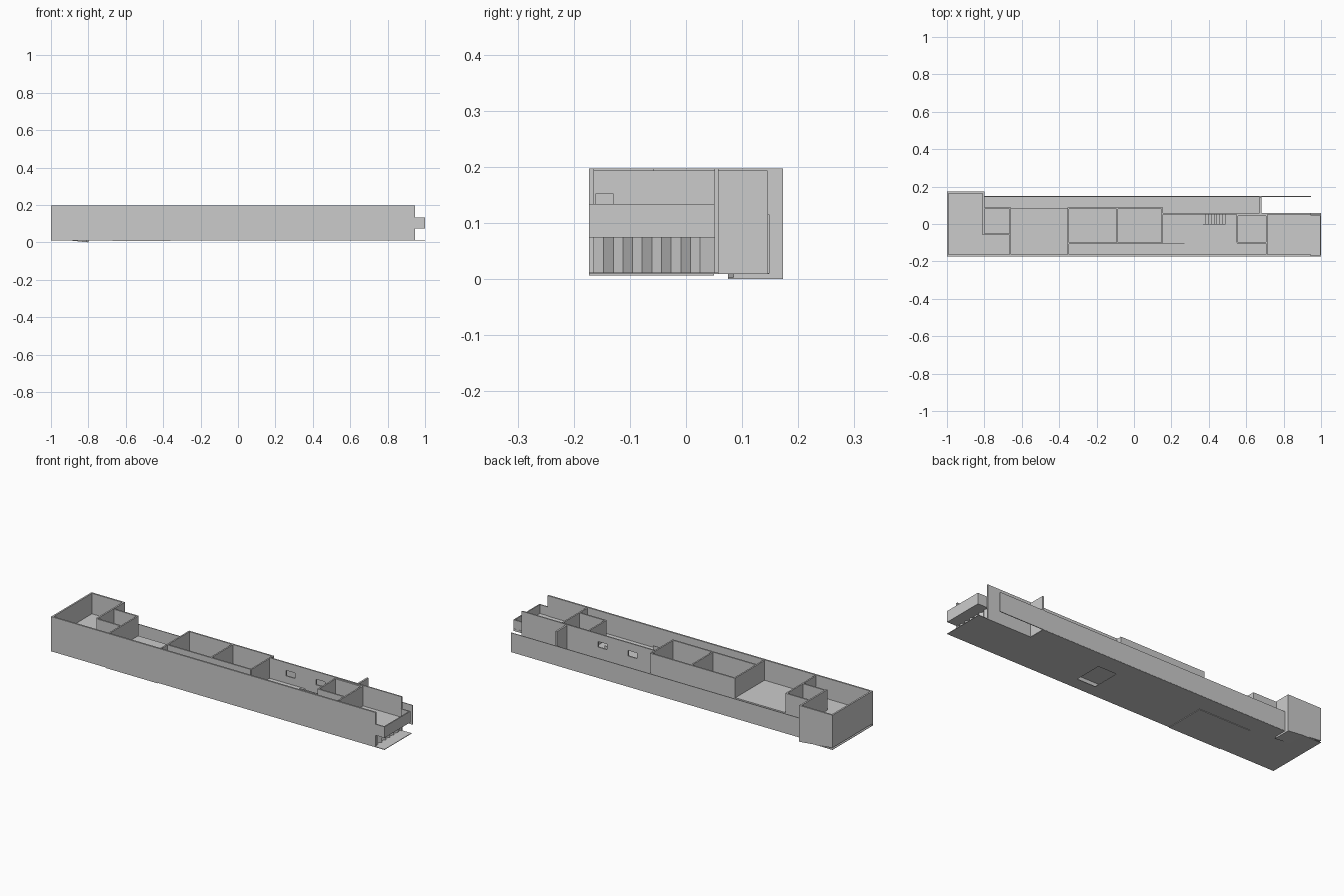
import bpy, bmesh, math

if "Cube" in bpy.data.objects:
    bpy.data.objects.remove(bpy.data.objects["Cube"])

def mesh_object(name, bm):
    bmesh.ops.recalc_face_normals(bm, faces=bm.faces)
    me = bpy.data.meshes.new(name)
    bm.to_mesh(me)
    bm.free()
    ob = bpy.data.objects.new(name, me)
    bpy.context.collection.objects.link(ob)
    return ob

def boxes(name, items):
    """Each item: (x0, x1, y0, y1, z0, z1)."""
    bm = bmesh.new()
    for x0, x1, y0, y1, z0, z1 in items:
        vs = bmesh.ops.create_cube(bm, size=1)["verts"]
        for v in vs:
            v.co.x = x1 if v.co.x > 0 else x0
            v.co.y = y1 if v.co.y > 0 else y0
            v.co.z = z1 if v.co.z > 0 else z0
    return mesh_object(name, bm)

def prism(name, outline, axis, a, b):
    """Extrude a 2D outline along y (outline is x,z) or z (outline is x,y)."""
    bm = bmesh.new()
    put = (lambda p, t: (p[0], t, p[1])) if axis == "y" else (lambda p, t: (p[0], p[1], t))
    f = bm.faces.new([bm.verts.new(put(p, a)) for p in outline])
    r = bmesh.ops.extrude_face_region(bm, geom=[f])
    for v in r["geom"]:
        if isinstance(v, bmesh.types.BMVert):
            setattr(v.co, axis, b)
    return mesh_object(name, bm)

def cut(ob, name, box):
    c = boxes(name, [box])
    c.hide_render = True
    c.hide_viewport = False
    m = ob.modifiers.new(name, "BOOLEAN")
    m.object = c
    m.solver = "EXACT"
    c.display_type = "WIRE"
    dg = bpy.context.evaluated_depsgraph_get()
    me = bpy.data.meshes.new_from_object(ob.evaluated_get(dg))
    ob.modifiers.clear()
    ob.data = me
    bpy.data.objects.remove(c)

G, F, T, H = 0.010, 0.086, 0.197, 0.193   # ground, upper floor, outer and inner wall tops
W = 0.009                                  # wall thickness
Y0, Y1, YM = -0.173, 0.173, 0.051          # front, rear of end block, main rear wall

# ground slab with stair opening
ground = prism("ground_slab", [(-1, Y0), (1, Y0), (1, 0.058), (0.68, 0.058),
               (0.68, 0.148), (-0.8, 0.148), (-0.8, Y1), (-1, Y1)], "z", 0.009, 0.012)
cut(ground, "slab_opening", (0.15, 0.26, -0.105, 0.05, -0.1, 0.05))
boxes("lowered_floor_panel", [(-0.67, -0.36, Y0, 0.05, 0.006, 0.009)])

# upper floor
upper = prism("upper_slab", [(-1, Y0), (1, Y0), (1, 0.052), (0.15, 0.052), (0.15, 0.085),
              (-0.8, 0.085), (-0.8, Y1), (-1, Y1)], "z", 0.074, F)
cut(upper, "stairwell_opening", (0.37, 0.49, 0.0, YM, 0, 0.15))

# long outer walls
boxes("front_wall", [(-1, 0.945, Y0, Y0 + W, G, T)])
boxes("left_end_wall", [(-1, -1 + W, Y0, Y1, G + 0.01, T)])
boxes("low_rear_wall", [(-0.8, 0.945, 0.145, 0.149, G, 0.115)])
boxes("garden_end_wall", [(0.672, 0.682, 0.058, 0.145, G, H)])
rear = boxes("main_rear_wall", [(0.15, 0.945, YM, YM + 0.007, G, T)])
for i, x in enumerate((0.28, 0.46)):
    cut(rear, "rear_window_%d" % i, (x - 0.027, x + 0.027, 0, 0.1, 0.125, 0.155))

# end block rear wall with sloping foot, and entry ramp
prism("end_block_rear_wall", [(-1, 0.02), (-0.8, 0.003), (-0.8, T), (-1, T)], "y", Y1 - W, Y1)
prism("entry_ramp", [(-1, 0.02), (-0.8, 0.0), (-0.8, 0.003), (-1, 0.023)], "y", 0.075, Y1)
boxes("end_block_side_wall", [(-0.8 - W, -0.8, 0.085, Y1, 0.003, T),
                              (-0.8 - W, -0.8, -0.058, 0.085, F, T)])

# upper room partitions: (start, end, position)
along_x = [(-0.8, -0.662, -0.055), (-0.8, -0.662, 0.085), (-0.35, 0.155, 0.085),
           (-0.35, 0.15, -0.103), (0.55, 0.71, -0.1), (0.55, 0.71, 0.047)]
across = [(Y0, 0.089, -0.662), (Y0, 0.089, -0.352), (-0.103, 0.085, -0.09),
          (-0.103, 0.089, 0.15), (-0.1, 0.05, 0.552)]
h = 0.004
boxes("room_walls_lengthwise", [(a, b, y - h, y + h, F, H) for a, b, y in along_x])
boxes("room_walls_crosswise", [(x - h, x + h, a, b, F, H) for a, b, x in across])
boxes("corridor_screen", [(0.15, 0.27, -0.105, -0.102, F, 0.13)])
end = boxes("balcony_wall", [(0.706, 0.714, Y0 + W, YM, F, H)])
cut(end, "balcony_door", (0.6, 0.8, -0.16, -0.13, F - 0.01, 0.152))

# balcony parapet
boxes("balcony_parapet", [(0.994, 1, Y0, 0.05, 0.074, 0.134),
                          (0.945, 1, Y0, Y0 + 0.006, F, 0.134),
                          (0.945, 1, 0.045, 0.051, F, 0.134)])

# folding screen under the balcony
p = 0.0172
n = 12
zig = [(0.93 + 0.012 * (i % 2), -0.164 + i * p) for i in range(n)]
zig.append((0.935, YM))
back = [(x - 0.003, y) for x, y in reversed(zig)]
prism("folding_screen", zig + back, "z", G, 0.074)

# stairs between floors
steps = 8
dx = 0.12 / steps
boxes("stairs", [(0.37 + i * dx, 0.37 + (i + 1) * dx, 0.0, YM,
                  F - (i + 1) * 0.0088 - 0.004, F - (i + 1) * 0.0088 + 0.002) for i in range(steps)])
boxes("stair_rail", [(0.37, 0.49, -0.004, 0.0, F, 0.11)])
